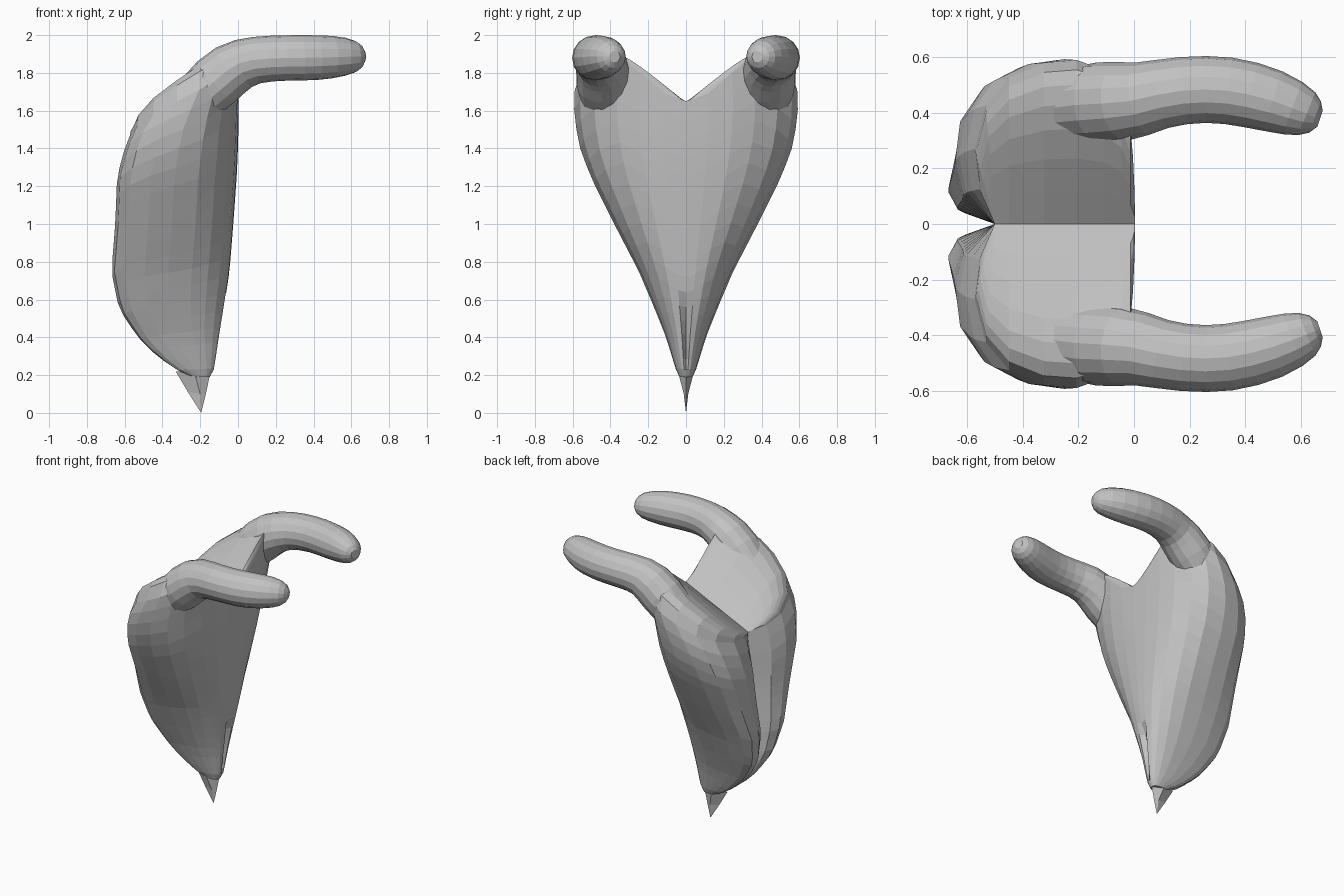
import bpy, bmesh, math
from mathutils import Vector

cube = bpy.data.objects.get("Cube")
if cube:
    bpy.data.objects.remove(cube, do_unlink=True)

grey = bpy.data.materials.new("plain_grey")
grey.use_nodes = True
grey.diffuse_color = (0.54, 0.54, 0.54, 1)
grey.node_tree.nodes["Principled BSDF"].inputs["Base Color"].default_value = (0.54, 0.54, 0.54, 1)


def finish(name, bm, mirror=False):
    bmesh.ops.remove_doubles(bm, verts=bm.verts, dist=0.0005)
    bmesh.ops.recalc_face_normals(bm, faces=bm.faces)
    mesh = bpy.data.meshes.new(name)
    bm.to_mesh(mesh)
    bm.free()
    mesh.materials.append(grey)
    ob = bpy.data.objects.new(name, mesh)
    bpy.context.collection.objects.link(ob)
    if mirror:
        mod = ob.modifiers.new("mirror", 'MIRROR')
        mod.use_axis = (False, True, False)


def bridge(bm, a, b, closed=False):
    n = len(a)
    for i in range(n if closed else n - 1):
        j = (i + 1) % n
        bm.faces.new((a[i], a[j], b[j], b[i]))


# Body profile: height, back x, front x, half width
PROFILE = [(0.19, -0.24, -0.15, 0.035), (0.22, -0.31, -0.13, 0.05),
           (0.3, -0.43, -0.115, 0.075), (0.4, -0.53, -0.10, 0.105),
           (0.55, -0.63, -0.075, 0.165), (0.75, -0.67, -0.045, 0.25),
           (1.0, -0.65, -0.025, 0.38), (1.25, -0.64, -0.007, 0.505),
           (1.4, -0.60, 0.0, 0.56), (1.5, -0.56, 0.002, 0.58),
           (1.6, -0.49, 0.004, 0.592), (1.7, -0.41, 0.004, 0.59),
           (1.95, -0.15, 0.004, 0.56)]
# Half outline, front to groove: depth fraction, width fraction, top height, shoulder swell
COLUMNS = [(1, 0, 1.65, 0), (0.995, 0.2, 1.69, 0), (0.975, 0.42, 1.80, 0),
           (0.92, 0.62, 1.89, 0.02), (0.82, 0.82, 1.84, 0.09), (0.68, 0.95, 1.77, 0.15),
           (0.48, 1, 1.71, 0.17), (0.28, 0.98, 1.65, 0.15), (0.11, 0.89, 1.58, 0.12),
           (0.025, 0.73, 1.52, 0.08), (0, 0.47, 1.47, 0.04), (0.05, 0.22, 1.44, 0.01),
           (0.17, 0, 1.42, 0)]


def section(z):
    for p, q in zip(PROFILE, PROFILE[1:]):
        if z <= q[0] or q is PROFILE[-1]:
            t = (z - p[0]) / (q[0] - p[0])
            return [a + (b - a) * t for a, b in zip(p[1:], q[1:])]


# Body: half loft, creased at the lower front and along the back groove
GROOVE_X = -0.5
bm = bmesh.new()
RINGS = 18
rings = []
for k in range(RINGS + 1):
    t = (k / RINGS) ** 1.25
    ring = []
    for u, v, top, swell in COLUMNS:
        z = 0.19 + (top - 0.19) * t
        back, front, width = section(z)
        x = back + u * (front - back)
        if v == 0:
            x = max(x, GROOVE_X)
            if u == 1 and 0.25 < z < 0.62:
                x -= 0.03
        ring.append(bm.verts.new((x, v * width, z)))
    rings.append(ring)
for a, b in zip(rings, rings[1:]):
    bridge(bm, a, b)
bm.faces.new(rings[0])

# Body top: swells into rounded shoulders, then falls to the central valley
inner = rings[-1]
for s in (0.06, 0.15, 0.27, 0.42, 0.6, 0.8, 1):
    row = []
    for v, column in zip(rings[-1], COLUMNS):
        x = max(v.co.x, GROOVE_X)
        p = v.co.lerp(Vector((x, 0, 1.65 + 0.46 * x)), s)
        p.z += column[3] * math.sin(math.pi * s ** 0.55)
        row.append(bm.verts.new(p))
    bridge(bm, inner, row)
    inner = row
bmesh.ops.dissolve_degenerate(bm, edges=bm.edges, dist=0.0005)
finish("body", bm, mirror=True)

# Arms: tapered tubes that grow out of the shoulders
PATH = [(-0.32, 0.41, 1.54, 0.08), (-0.22, 0.425, 1.655, 0.135), (-0.12, 0.435, 1.75, 0.146),
        (-0.04, 0.44, 1.815, 0.142), (0.03, 0.45, 1.85, 0.132), (0.1, 0.467, 1.868, 0.124),
        (0.18, 0.479, 1.876, 0.121), (0.26, 0.483, 1.879, 0.12), (0.34, 0.478, 1.88, 0.12),
        (0.42, 0.463, 1.881, 0.118), (0.5, 0.441, 1.884, 0.112), (0.57, 0.416, 1.886, 0.1),
        (0.62, 0.396, 1.886, 0.083), (0.65, 0.384, 1.886, 0.06), (0.668, 0.378, 1.886, 0.03)]
SIDES = 16
bm = bmesh.new()
points = [Vector(p[:3]) for p in PATH]
loops = []
for i, c in enumerate(points):
    along = (points[min(i + 1, len(points) - 1)] - points[max(i - 1, 0)]).normalized()
    side = Vector((0, 0, 1)).cross(along).normalized()
    up = along.cross(side)
    r = PATH[i][3]
    loops.append([bm.verts.new(c + r * (side * math.cos(a) + up * math.sin(a)))
                  for a in (math.tau * k / SIDES for k in range(SIDES))])
for a, b in zip(loops, loops[1:]):
    bridge(bm, a, b, closed=True)
bm.faces.new(loops[0])
bm.faces.new(loops[-1])
finish("arms", bm, mirror=True)

# Tip: thin pointed blade under the body
bm = bmesh.new()
rim = [bm.verts.new(p) for p in ((-0.33, 0, 0.22), (-0.23, 0.04, 0.21),
                                 (-0.145, 0, 0.22), (-0.23, -0.04, 0.21))]
mid = [bm.verts.new(p) for p in ((-0.265, 0, 0.11), (-0.2, 0.012, 0.1),
                                 (-0.168, 0, 0.11), (-0.2, -0.012, 0.1))]
point = bm.verts.new((-0.195, 0, 0))
bridge(bm, rim, mid, closed=True)
for i in range(4):
    bm.faces.new((mid[i], mid[(i + 1) % 4], point))
bm.faces.new(rim)
finish("bottom_tip", bm)
